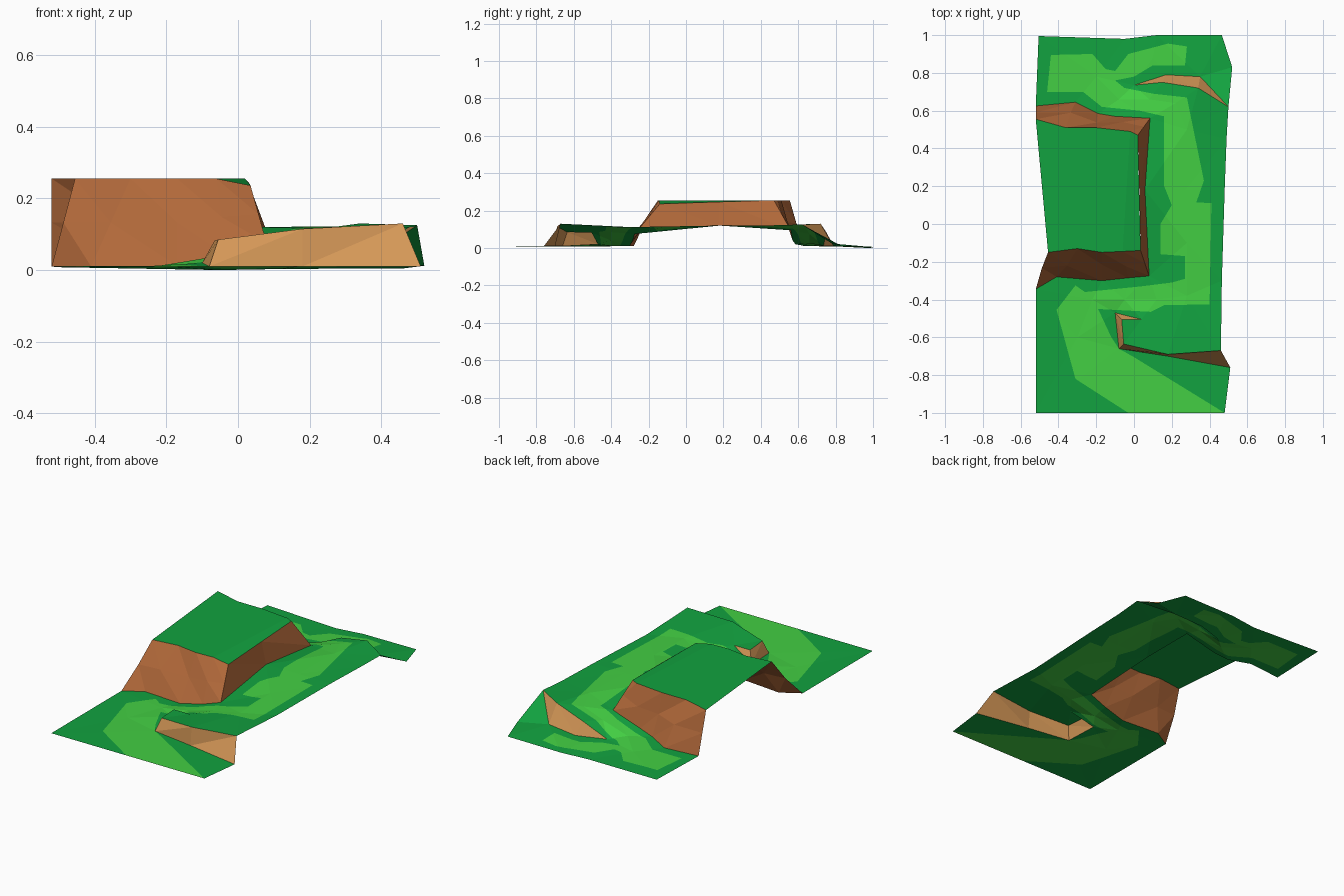
import bpy, bmesh
from mathutils import Vector
from mathutils.geometry import delaunay_2d_cdt

if "Cube" in bpy.data.objects:
    bpy.data.objects.remove(bpy.data.objects["Cube"])


def material(name, rgb):
    m = bpy.data.materials.new(name)
    m.diffuse_color = (*rgb, 1)
    m.use_nodes = True
    m.node_tree.nodes["Principled BSDF"].inputs["Base Color"].default_value = m.diffuse_color
    return m


GRASS = material("grass_green", (0.006, 0.36, 0.05))
PATH = material("path_light_green", (0.056, 0.62, 0.056))
EARTH = material("earth_brown", (0.44, 0.14, 0.042))
TAN = material("bank_tan", (0.66, 0.31, 0.095))


def make_object(name, verts, faces, mats, rule=None):
    """Flat-faced sheet with every face turned upward."""
    me = bpy.data.meshes.new(name)
    me.from_pydata(verts, [], faces)
    for m in mats:
        me.materials.append(m)
    bm = bmesh.new()
    bm.from_mesh(me)
    for f in bm.faces:
        f.normal_update()
        if f.normal.z < 0:
            f.normal_flip()
        if rule:
            f.material_index = rule(f.calc_center_median())
    bm.to_mesh(me)
    bm.free()
    ob = bpy.data.objects.new(name, me)
    bpy.context.collection.objects.link(ob)
    return ob


def inside(p, poly):
    hit = False
    for a, b in zip(poly, poly[1:] + poly[:1]):
        if (a[1] > p[1]) != (b[1] > p[1]):
            if p[0] < a[0] + (p[1] - a[1]) * (b[0] - a[0]) / (b[1] - a[1]):
                hit = not hit
    return hit


def ring(start, n):
    return [(start + i, start + (i + 1) % n) for i in range(n)]


def triangulate(pts, edges, outline):
    """Constrained triangulation, keeping faces inside the outline."""
    out = delaunay_2d_cdt([Vector(p[:2]) for p in pts], edges, [], 0, 1e-5)
    vs, es, fs = out[0], out[1], out[2]
    keep = [f for f in fs
            if inside(sum((vs[i] for i in f), Vector((0, 0))) / len(f), outline)]
    return vs, es, keep


def height_at(p, tris):
    """Height of the sheet of triangles at a plan position."""
    best, z = -1e9, 0
    for a, b, c in tris:
        d = (b[1] - c[1]) * (a[0] - c[0]) + (c[0] - b[0]) * (a[1] - c[1])
        if abs(d) < 1e-9:
            continue
        u = ((b[1] - c[1]) * (p[0] - c[0]) + (c[0] - b[0]) * (p[1] - c[1])) / d
        v = ((c[1] - a[1]) * (p[0] - c[0]) + (a[0] - c[0]) * (p[1] - c[1])) / d
        w = 1 - u - v
        if min(u, v, w) > best:
            best, z = min(u, v, w), u * a[2] + v * b[2] + w * c[2]
    return z


def cliff(name, top, bottom, mat, mid=None):
    """Wall lofted between matching top and bottom lines."""
    rows = [top, mid, bottom] if mid else [top, bottom]
    n = len(top)
    faces = []
    for r in range(len(rows) - 1):
        for i in range(n - 1):
            a, b = r * n + i, (r + 1) * n + i
            faces += [(a, a + 1, b + 1), (a, b + 1, b)]
    return make_object(name, [p for row in rows for p in row], faces, [mat])


def mid_row(top, bottom, bumps):
    return [tuple(a * .5 + b * .5 + (k if i == 1 else 0)
                  for i, (a, b) in enumerate(zip(t, q)))
            for t, q, k in zip(top, bottom, bumps)]


# Shared edge lines of the cliffs (x, y, z)
front_bank_low = [(.51, -.76, .01), (.18, -.70, .01), (-.08, -.66, .01),
                  (-.10, -.47, .02), (.04, -.505, .083)]
front_bank_top = [(.46, -.67, .13), (.18, -.69, .115), (-.055, -.635, .085),
                  (-.065, -.505, .083), (.04, -.505, .083)]
back_bank_top = [(.50, .62, .125), (.34, .72, .13), (.15, .75, .085), (0, .735, .012)]
back_bank_low = [(.50, .62, .125), (.35, .78, .024), (.17, .79, .01), (0, .735, .012)]
hill_back_top = [(-.52, .555, .255), (-.36, .51, .255), (-.2, .51, .255),
                 (-.02, .49, .255), (.02, .47, .255)]
hill_back_low = [(-.52, .625, .01), (-.31, .645, .01), (-.19, .585, .02),
                 (-.10, .57, .04), (.085, .56, .095)]
hill_front_top = [(-.455, -.15, .255), (-.30, -.13, .255), (-.17, -.15, .255),
                  (-.06, -.145, .255), (.035, -.14, .236)]
hill_front_low = [(-.52, -.345, .01), (-.41, -.28, .01), (-.17, -.30, .012),
                  (-.03, -.285, .04), (.08, -.275, .075)]
wall_foot = (.058, .18, .12)

# Ground outline winds round the banks and the hill
outline = ([(-.52, -1, .01), (.48, -1, .01)] + front_bank_low
           + front_bank_top[::-1][1:]
           + [(.465, -.30, .112), (.48, .18, .12), (.49, .45, .12)]
           + back_bank_top + back_bank_low[::-1][1:]
           + [(.52, .83, .012), (.465, 1, .005), (.12, 1, .003), (-.05, .98, 0), (-.505, .995, .008)]
           + hill_back_low + [wall_foot] + hill_front_low[::-1])
inner = [(-.30, -.60, .008), (-.22, -.40, .012), (-.05, -.40, .04), (.12, -.40, .085),
         (.28, -.38, .108), (.28, -.10, .115), (.27, .18, .12), (.28, .50, .122),
         (.22, .64, .11), (.08, .66, .075), (-.08, .66, .025), (-.2, .78, .01), (.1, .88, .008)]
control = outline + inner
vs, edges, faces = triangulate(control, ring(0, len(outline)), outline)


def control_z(v):
    return min(control, key=lambda p: (p[0] - v.x) ** 2 + (p[1] - v.y) ** 2)[2]


base = [(v.x, v.y, control_z(v)) for v in vs]
tris = [tuple(base[i] for i in f) for f in faces]

# Winding path, cut into the ground sheet
path = [(-.03, -1), (.48, -1), (.0, -.705), (-.08, -.66), (-.12, -.60), (-.19, -.45),
        (.09, -.465), (.16, -.43), (.40, -.425), (.41, .11), (.33, .115), (.37, .23),
        (.28, .67), (.10, .69), (-.05, .72), (-.10, .76), (.0, .78), (.10, .84), (.27, .84),
        (.28, .94), (.18, .955), (-.03, .90), (-.10, .81), (-.15, .82), (-.22, .90),
        (-.44, .895), (-.46, .70), (-.27, .70), (-.17, .62), (.03, .60), (.16, .57),
        (.16, .20), (.20, .10), (.14, .0), (.14, -.16), (.27, -.17), (.27, -.29),
        (.20, -.31), (.04, -.33), (-.26, -.36), (-.31, -.325), (-.41, -.455), (-.31, -.82)]
gv, _, gf = triangulate(base + path, list(edges) + ring(len(base), len(path)), outline)
used = sorted({i for f in gf for i in f})
index = {v: k for k, v in enumerate(used)}
make_object("ground_with_path",
            [(gv[i].x, gv[i].y, height_at(gv[i], tris)) for i in used],
            [[index[i] for i in f] for f in gf], [GRASS, PATH],
            lambda c: 1 if inside(c, path) else 0)

# Hill top
top_loop = hill_front_top + hill_back_top[::-1]
n = len(hill_front_top)
make_object("hill_top", top_loop,
            [(i, i + 1, 2 * n - 2 - i, 2 * n - 1 - i) for i in range(n - 1)], [GRASS])

# Hill cliffs
cliff("hill_front_cliff", hill_front_top, hill_front_low, EARTH,
      mid_row(hill_front_top, hill_front_low, (.015, -.015, .01, -.008, 0)))
cliff("hill_back_cliff", hill_back_top, hill_back_low, EARTH,
      mid_row(hill_back_top, hill_back_low, (0, .012, -.01, .01, 0)))
cliff("hill_side_cliff", [hill_front_top[-1], (.028, .18, .247), hill_back_top[-1]],
      [hill_front_low[-1], wall_foot, hill_back_low[-1]], EARTH)

# Small banks beside the path
cliff("front_bank", front_bank_top, front_bank_low, TAN)
cliff("back_bank", back_bank_top, back_bank_low, TAN)
